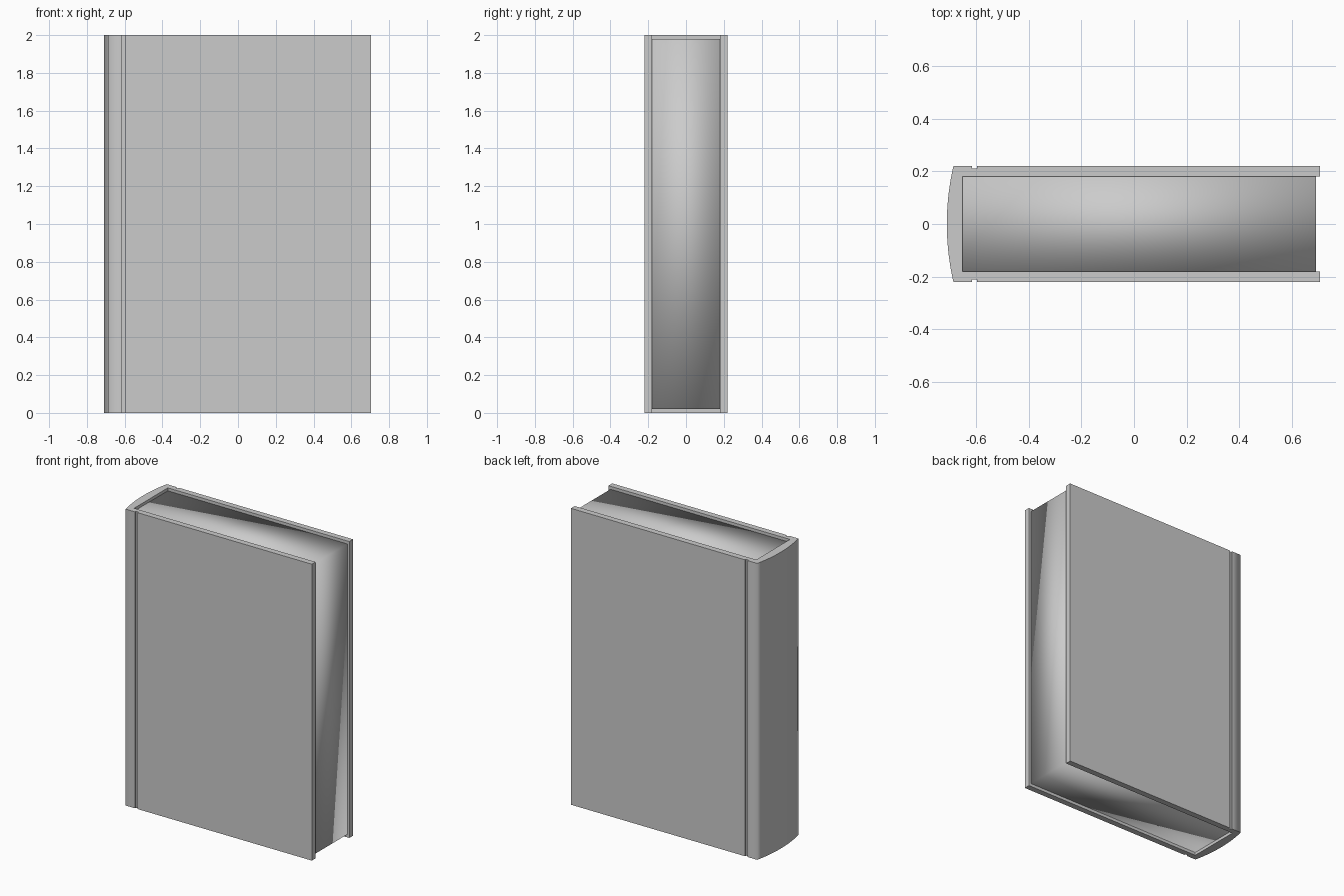
import bpy, bmesh, math

if "Cube" in bpy.data.objects:
    bpy.data.objects.remove(bpy.data.objects["Cube"])

HEIGHT = 2.0
HALF = 0.22          # half thickness of the closed book
INNER = 0.18         # inner face of the cover boards
EDGE = 0.705         # fore-edge of the boards


def finish(name, bm, angle):
    bmesh.ops.recalc_face_normals(bm, faces=bm.faces)
    mesh = bpy.data.meshes.new(name)
    bm.to_mesh(mesh)
    bm.free()
    obj = bpy.data.objects.new(name, mesh)
    bpy.context.collection.objects.link(obj)
    bpy.ops.object.select_all(action='DESELECT')
    obj.select_set(True)
    bpy.context.view_layer.objects.active = obj
    bpy.ops.object.shade_smooth_by_angle(angle=math.radians(angle))
    return obj


def extrude_profile(name, points, z0, z1, angle):
    bm = bmesh.new()
    face = bm.faces.new([bm.verts.new((x, y, z0)) for x, y in points])
    new = bmesh.ops.extrude_face_region(bm, geom=[face])["geom"]
    verts = [g for g in new if isinstance(g, bmesh.types.BMVert)]
    bmesh.ops.translate(bm, verts=verts, vec=(0, 0, z1 - z0))
    return finish(name, bm, angle)


# Cover: one half of the outline, from the inner spine corner round to the outer spine corner
half = [(-0.65, INNER), (EDGE, INNER), (EDGE, HALF),
        (-0.595, HALF), (-0.595, HALF - 0.01),
        (-0.615, HALF - 0.01), (-0.615, HALF)]

# Rounded spine back
SAG, SPINE_X, STEPS = 0.025, -0.685, 16
radius = (HALF ** 2 + SAG ** 2) / (2 * SAG)
sweep = math.asin(HALF / radius)
arc = []
for i in range(STEPS + 1):
    a = sweep * (1 - 2 * i / STEPS)
    arc.append((SPINE_X - SAG + radius * (1 - math.cos(a)), radius * math.sin(a)))

outline = half + arc + [(x, -y) for x, y in reversed(half)]
extrude_profile("cover", outline, 0.0, HEIGHT, 80)

# Page block, softly shaded over its edges
pages = [(-0.65, -INNER), (0.69, -INNER), (0.69, INNER), (-0.65, INNER)]
extrude_profile("pages", pages, 0.02, HEIGHT - 0.02, 180)
